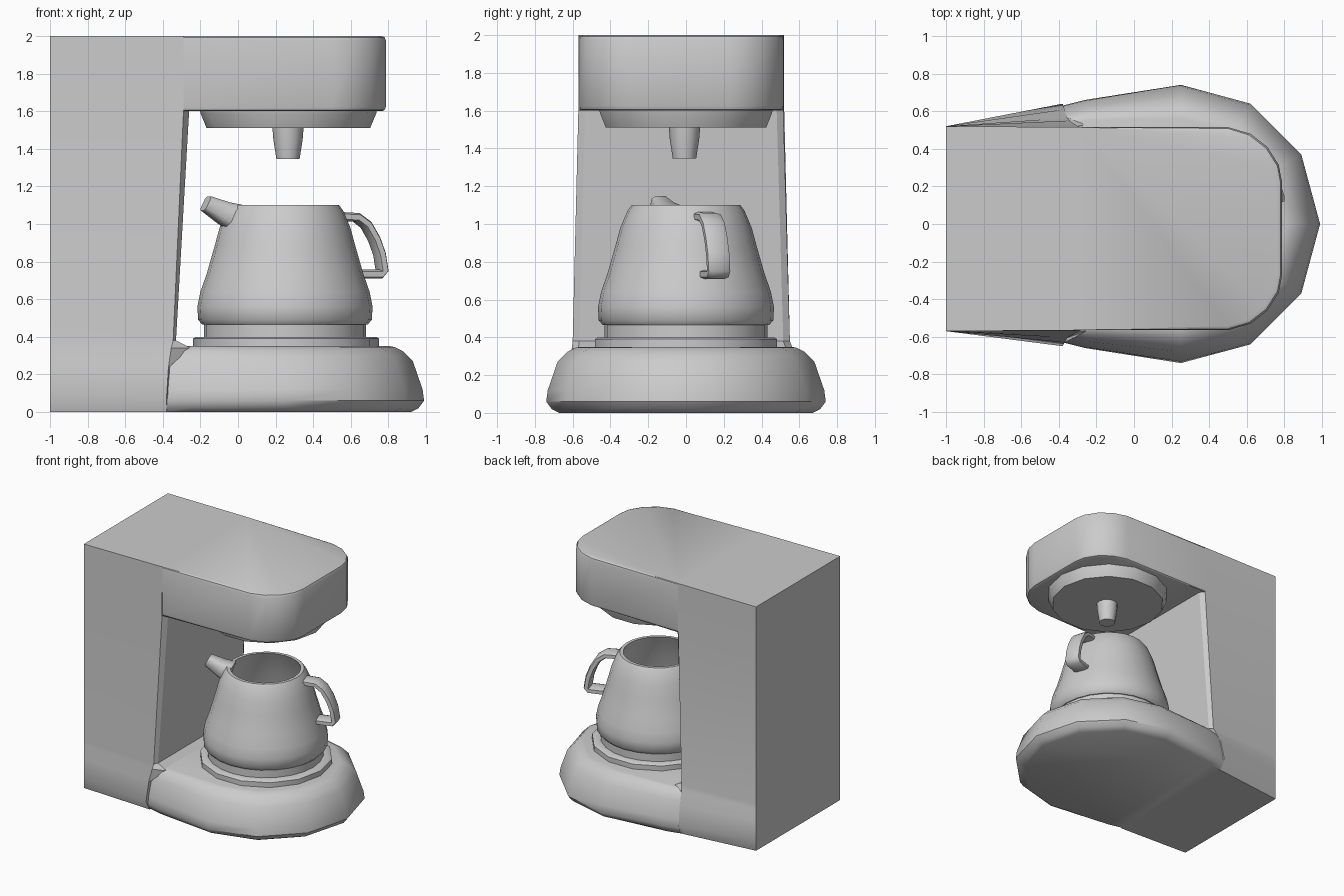
import bpy, bmesh
from math import sin, cos, pi, radians
from mathutils import Matrix, Vector

if "Cube" in bpy.data.objects:
    bpy.data.objects.remove(bpy.data.objects["Cube"])


def loft(name, rings, skip=lambda level, i: False, caps=(True, True), angle=35):
    """Skin a stack of matching point rings; skip() leaves faces open."""
    bm = bmesh.new()
    vs = [[bm.verts.new(p) for p in r] for r in rings]
    n = len(vs[0])
    for k in range(len(vs) - 1):
        for i in range(n):
            if not skip(k, i):
                j = (i + 1) % n
                bm.faces.new((vs[k][i], vs[k][j], vs[k + 1][j], vs[k + 1][i]))
    if caps[0]:
        bm.faces.new(vs[0][::-1])
    if caps[1]:
        bm.faces.new(vs[-1])
    bmesh.ops.recalc_face_normals(bm, faces=bm.faces)
    me = bpy.data.meshes.new(name)
    bm.to_mesh(me)
    bm.free()
    ob = bpy.data.objects.new(name, me)
    bpy.context.collection.objects.link(ob)
    bpy.ops.object.select_all(action='DESELECT')
    ob.select_set(True)
    bpy.context.view_layer.objects.active = ob
    bpy.ops.object.shade_smooth_by_angle(angle=radians(angle))
    return ob


def lathe(name, profile, sides, x, y=0, angle=35):
    return loft(name, [[(x + r * cos(2 * pi * i / sides), y + r * sin(2 * pi * i / sides), z)
                        for i in range(sides)] for r, z in profile], angle=angle)


# Rear column: (z, side x, front x, -y edge, +y edge)
levels = [(0, -.38, -.38, -.60, .59), (.08, -.38, -.37, -.65, .64), (.24, -.37, -.36, -.63, .61),
          (.34, -.355, -.25, -.605, .565), (.38, -.345, -.33, -.60, .55),
          (1.6, -.29, -.26, -.57, .515), (2.0, -.29, -.26, -.565, .515)]
column = [[(-1, -.57, z), (xs, y0, z), (xf, y0 + .035, z), (xf, y1 - .035, z), (xs, y1, z), (-1, .52, z)]
          for z, xs, xf, y0, y1 in levels]
loft("rear_column", column,
     skip=lambda k, i: (k < 3 and i == 2) or (k == 5 and i in (1, 2, 3)), angle=30)

# Overhanging head with rounded front corners
head_half = [(-.29, .54), (.50, .54), (.62, .505), (.71, .435), (.77, .34), (.787, .25)]


def head_ring(z, d):
    pts = []
    for x, y in head_half:
        s = 0 if x < 0 else d
        pts.append((x - s if x > .6 else x, y - s))
    return [(x, -.025 - y, z) for x, y in pts] + [(x, -.025 + y, z) for x, y in pts[::-1]]


last = 2 * len(head_half) - 1
loft("head", [head_ring(z, d) for z, d in
              [(1.6, .022), (1.607, .007), (1.625, 0), (1.975, 0), (1.993, .007), (2.0, .022)]],
     skip=lambda k, i: i == last)

# Flared base with a faceted rounded front
base_half = [(-.38, .63), (-.26, .66), (.25, .74), (.62, .64), (.89, .37)]


def base_ring(z, d):
    pts = []
    for x, y in base_half:
        s = 1 - d / .74
        pts.append((.25 + (x - .25) * s, y * s) if x > 0 else (x, y - .6 * d))
    return [(x, -y, z) for x, y in pts] + [(.99 - d, 0, z)] + [(x, y, z) for x, y in pts[::-1]]


last_b = 2 * len(base_half)
loft("base", [base_ring(z, d) for z, d in
              [(0, .07), (.02, .03), (.06, 0), (.12, .008), (.27, .06), (.325, .115), (.345, .155), (.35, .18)]],
     skip=lambda k, i: i == last_b, angle=40)

# Brew basket disc, nozzle and warming plate
lathe("brew_disc", [(.47, 1.602), (.468, 1.59), (.435, 1.51)], 14, .268)
lathe("nozzle", [(.083, 1.512), (.078, 1.45), (.062, 1.347)], 12, .266, -.008)
lathe("warming_plate", [(.495, .348), (.495, .39), (.48, .40), (.43, .40)], 14, .255)

# Pot: foot, belly, shoulder, rim and inner wall
pot_x, turn = .25, radians(18.5)
lathe("pot_foot", [(.432, .392), (.432, .475)], 24, pot_x)
lathe("pot", [(.44, .465), (.462, .49), (.466, .56), (.45, .64), (.415, .74), (.375, .88), (.348, .98),
              (.31, 1.07), (.288, 1.1), (.262, 1.1), (.28, 1.06), (.33, .95), (.40, .72), (.43, .56), (.40, .50)],
      24, pot_x, angle=40)


def sweep(name, path, side):
    """Sweep a chamfered rectangle along (radius, z, half thickness, half width)."""
    rings = []
    pts = [Vector((r, z)) for r, z, _, _ in path]
    for k, (r, z, t, w) in enumerate(path):
        a, b = pts[max(k - 1, 0)], pts[min(k + 1, len(pts) - 1)]
        d = (b - a).normalized()
        n = Vector((-d.y, d.x))
        sec = [(-1, -.6), (-1, .6), (-.6, 1), (.6, 1), (1, .6), (1, -.6), (.6, -1), (-.6, -1)]
        rings.append([(side * (r + n.x * t * u), w * v, z + n.y * t * u) for u, v in sec])
    ob = loft(name, rings, angle=50)
    ob.data.transform(Matrix.Translation((pot_x, 0, 0)) @ Matrix.Rotation(turn, 4, 'Z'))
    if side < 0:
        ob.data.update()
    return ob


# Handle and spout share the pot's turned axis
handle = [(.30, 1.04), (.40, 1.035), (.455, .995), (.50, .92), (.53, .84), (.545, .75), (.53, .733), (.41, .733)]
sweep("pot_handle", [(r, z, .024, .06) for r, z in handle], 1)
sweep("pot_spout", [(.27, 1.03, .075, .085), (.345, 1.06, .06, .065), (.445, 1.11, .042, .048)], -1)
for ob in (bpy.data.objects["pot_spout"],):
    ob.data.flip_normals()
    bm = bmesh.new()
    bm.from_mesh(ob.data)
    bmesh.ops.recalc_face_normals(bm, faces=bm.faces)
    bm.to_mesh(ob.data)
    bm.free()
